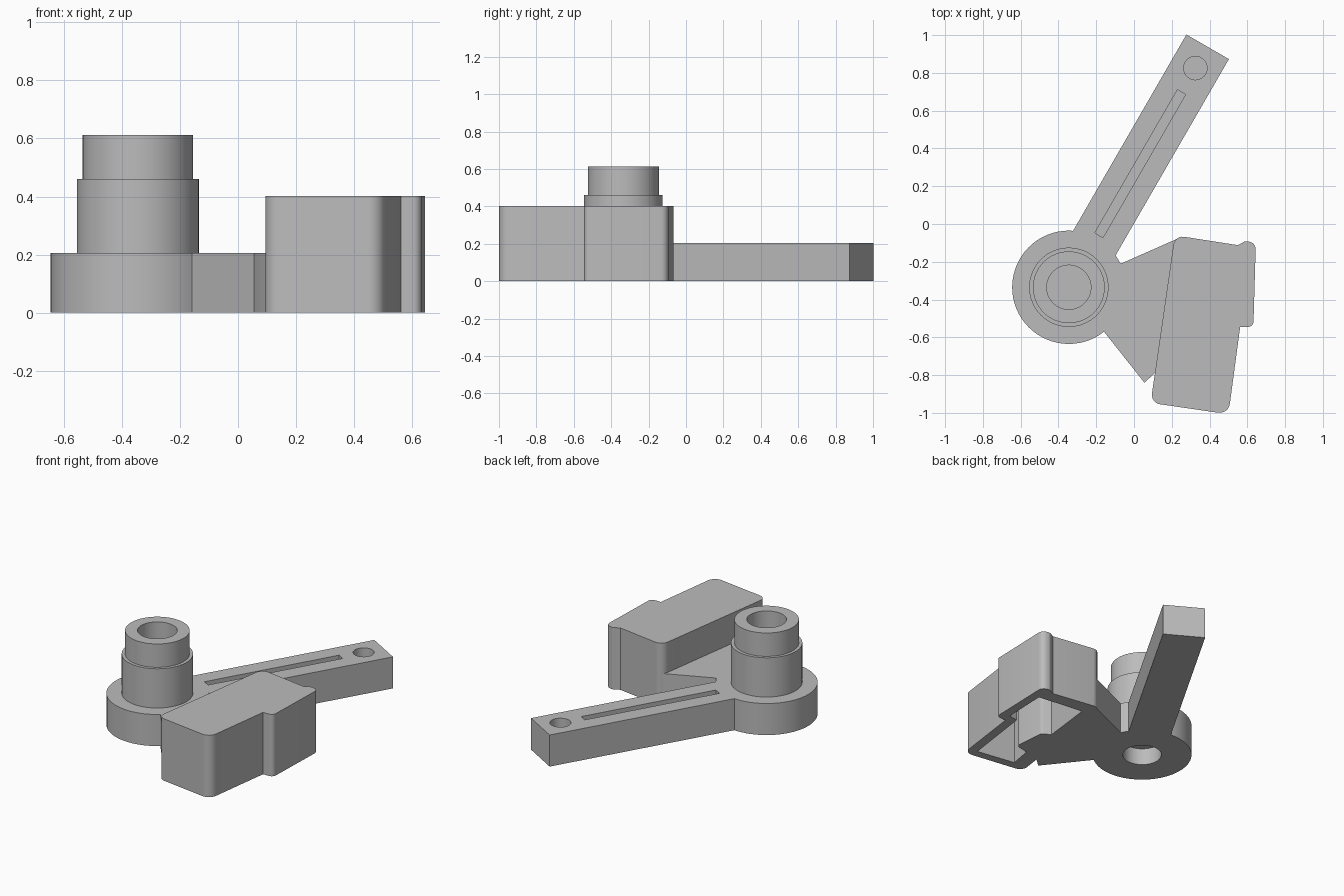
import bpy, bmesh, math
from mathutils import Vector

cube = bpy.data.objects.get("Cube")
if cube:
    bpy.data.objects.remove(cube, do_unlink=True)

GREY = (0.5, 0.5, 0.5, 1)
mat = bpy.data.materials.new("plain grey")
mat.use_nodes = True
mat.diffuse_color = GREY
mat.node_tree.nodes["Principled BSDF"].inputs["Base Color"].default_value = GREY

HUB = Vector((-0.345, -0.335))
ARM_DIR = Vector((0.5, 0.866))
ARM_SIDE = Vector((0.866, -0.5))


def make_object(name, bm):
    bmesh.ops.recalc_face_normals(bm, faces=bm.faces)
    mesh = bpy.data.meshes.new(name)
    bm.to_mesh(mesh)
    bm.free()
    mesh.materials.append(mat)
    ob = bpy.data.objects.new(name, mesh)
    bpy.context.collection.objects.link(ob)
    return ob


def prism(name, points, z0, z1):
    """Extrude a flat outline from z0 to z1."""
    bm = bmesh.new()
    face = bm.faces.new([bm.verts.new((p[0], p[1], z0)) for p in points])
    ext = bmesh.ops.extrude_face_region(bm, geom=[face])
    top = [v for v in ext["geom"] if isinstance(v, bmesh.types.BMVert)]
    bmesh.ops.translate(bm, verts=top, vec=(0, 0, z1 - z0))
    return make_object(name, bm)


def circle(center, r, n=64):
    return [(center[0] + r * math.cos(math.tau * i / n),
             center[1] + r * math.sin(math.tau * i / n)) for i in range(n)]


def strip(start, end, half):
    """Rectangle along the arm axis, measured from the hub."""
    return [HUB + ARM_DIR * t + ARM_SIDE * s
            for t, s in ((start, -half), (start, half), (end, half), (end, -half))]


def rounded(corners, steps=6):
    """Fillet an outline given as (x, y, radius)."""
    out = []
    for i, (x, y, r) in enumerate(corners):
        p = Vector((x, y))
        if r == 0:
            out.append(p)
            continue
        a = (Vector(corners[i - 1][:2]) - p).normalized()
        b = (Vector(corners[(i + 1) % len(corners)][:2]) - p).normalized()
        half = a.angle(b) / 2
        center = p + (a + b).normalized() * (r / math.sin(half))
        s = p + a * (r / math.tan(half)) - center
        e = p + b * (r / math.tan(half)) - center
        turn = math.atan2(s.x * e.y - s.y * e.x, s.dot(e))
        for k in range(steps + 1):
            t = turn * k / steps
            c, n = math.cos(t), math.sin(t)
            out.append(center + Vector((s.x * c - s.y * n, s.x * n + s.y * c)))
    return out


def combine(target, tool, operation):
    mod = target.modifiers.new(operation, "BOOLEAN")
    mod.operation = operation
    mod.solver = "EXACT"
    mod.object = tool
    bpy.context.view_layer.objects.active = target
    bpy.ops.object.modifier_apply(modifier=mod.name)
    bpy.data.objects.remove(tool, do_unlink=True)


def lathe(name, profile, center, n=64):
    bm = bmesh.new()
    verts = [bm.verts.new((r, 0, z)) for r, z in profile]
    edges = [bm.edges.new(pair) for pair in zip(verts, verts[1:])]
    bmesh.ops.spin(bm, geom=verts + edges, cent=(0, 0, 0), axis=(0, 0, 1),
                   angle=math.tau, steps=n)
    bmesh.ops.remove_doubles(bm, verts=bm.verts, dist=0.0001)
    bmesh.ops.translate(bm, verts=bm.verts, vec=(center[0], center[1], 0))
    return make_object(name, bm)


# Base plate: hub disc, long arm and fan-shaped bracket
THICK = 0.205
base = prism("base_plate", circle(HUB, 0.3), 0, THICK)
combine(base, prism("arm", strip(0, 1.47, 0.13), 0, THICK), "UNION")
fan = [HUB, (-0.11, -0.16), (-0.07, -0.21), (0.225, -0.08), (0.13, -0.78),
       (0.11, -0.79), (0.055, -0.84), (-0.155, -0.575)]
combine(base, prism("bracket", fan, 0, THICK), "UNION")

# Recesses: arm slot, arm hole and the bore under the hub
combine(base, prism("slot", strip(0.318, 1.193, 0.025), 0.155, 0.3), "DIFFERENCE")
combine(base, prism("arm_hole", circle(HUB + ARM_DIR * 1.34, 0.062, 48), 0.145, 0.3),
        "DIFFERENCE")
combine(base, prism("lower_bore", circle(HUB, 0.117), -0.1, 0.11), "DIFFERENCE")

# Stepped barrel with a blind bore
barrel = lathe("stepped_barrel", [
    (0, THICK), (0.21, THICK), (0.21, 0.46), (0.19, 0.46), (0.19, 0.612),
    (0.117, 0.612), (0.117, 0.5), (0, 0.5)], HUB)

# Housing: rounded block with a side rail, hollow underneath
housing = prism("housing", rounded([
    (0.216, -0.06, 0.05), (0.55, -0.112, 0), (0.59, -0.09, 0.03),
    (0.645, -0.1, 0.04), (0.632, -0.545, 0.03), (0.562, -0.545, 0),
    (0.5, -1.007, 0.055), (0.088, -0.947, 0.05)]), 0, 0.402)
cavity = rounded([
    (0.275, -0.165, 0), (0.585, -0.2, 0), (0.575, -0.49, 0), (0.51, -0.5, 0),
    (0.448, -0.945, 0), (0.19, -0.905, 0), (0.215, -0.76, 0), (0.31, -0.74, 0.03),
    (0.29, -0.53, 0.03), (0.235, -0.5, 0)])
combine(housing, prism("cavity", cavity, -0.1, 0.34), "DIFFERENCE")

# Smooth round walls, keep edges crisp
for ob in (base, barrel, housing):
    bpy.ops.object.select_all(action="DESELECT")
    ob.select_set(True)
    bpy.context.view_layer.objects.active = ob
    bpy.ops.object.shade_smooth_by_angle(angle=math.radians(30))
